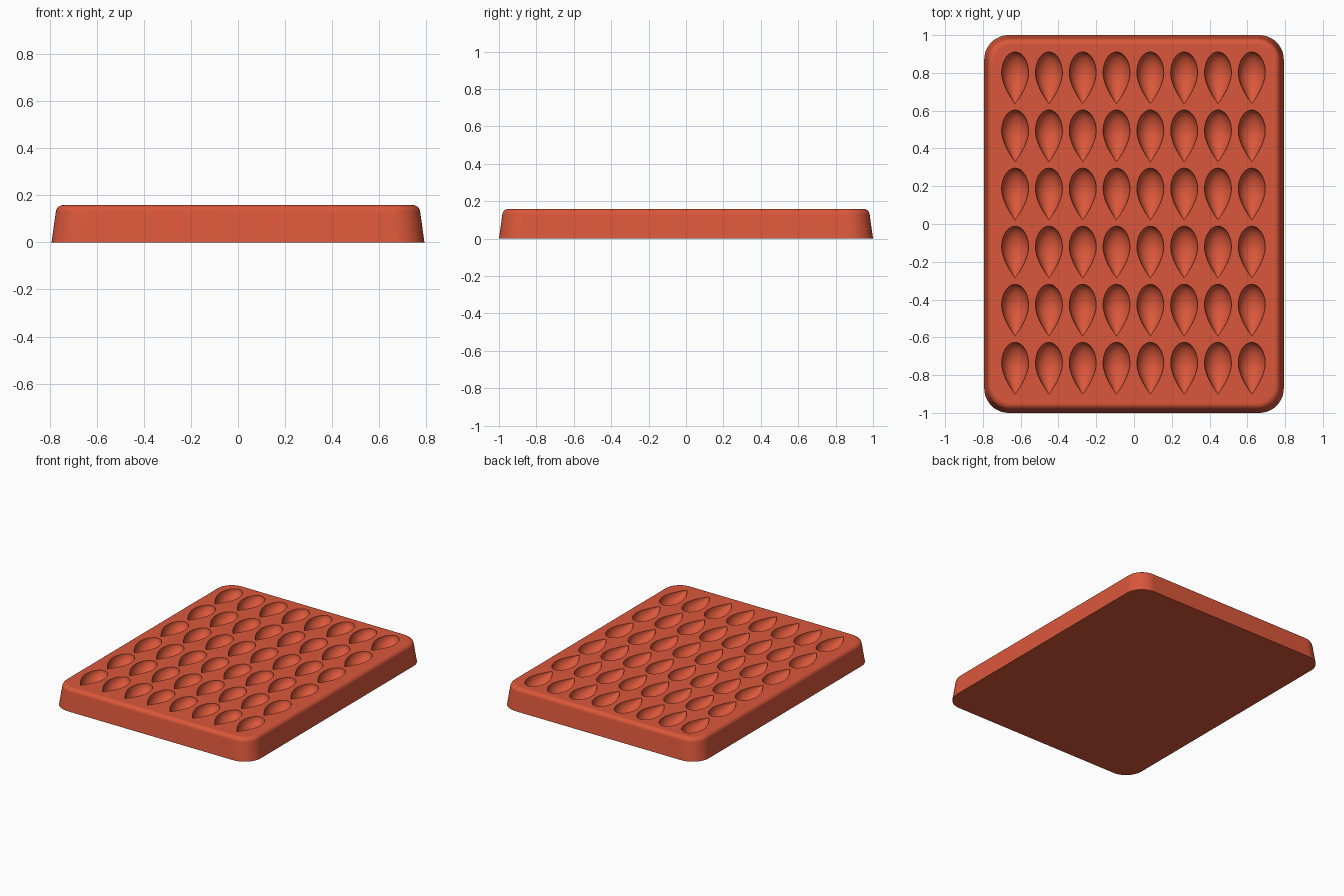
import bpy, bmesh
from math import sin, cos, pi, radians

if "Cube" in bpy.data.objects:
    bpy.data.objects.remove(bpy.data.objects["Cube"])

HALF_X, HALF_Y, HEIGHT = 0.793, 1.0, 0.159
COLS, ROWS = 8, 6
PITCH_X, PITCH_Y = 0.179, 0.3075

red = bpy.data.materials.new("terracotta_red")
red.use_nodes = True
colour = (0.70, 0.096, 0.043, 1)
red.diffuse_color = colour
red.node_tree.nodes["Principled BSDF"].inputs["Base Color"].default_value = colour


def loft(bm, rings):
    """Skin a list of closed rings and cap both ends."""
    loops = [[bm.verts.new(p) for p in ring] for ring in rings]
    for a, b in zip(loops, loops[1:]):
        for i in range(len(a)):
            j = (i + 1) % len(a)
            bm.faces.new((a[i], a[j], b[j], b[i]))
    bm.faces.new(loops[0][::-1])
    bm.faces.new(loops[-1])


def finish(bm, name):
    bmesh.ops.recalc_face_normals(bm, faces=bm.faces)
    mesh = bpy.data.meshes.new(name)
    bm.to_mesh(mesh)
    bm.free()
    obj = bpy.data.objects.new(name, mesh)
    bpy.context.collection.objects.link(obj)
    mesh.materials.append(red)
    return obj


def rounded_rect(inset, z, steps=12):
    r = 0.13 - inset * 0.6
    pts = []
    for k, (sx, sy) in enumerate([(1, 1), (-1, 1), (-1, -1), (1, -1)]):
        cx, cy = sx * (HALF_X - inset - r), sy * (HALF_Y - inset - r)
        for i in range(steps + 1):
            a = (k + i / steps) * pi / 2
            pts.append((cx + r * cos(a), cy + r * sin(a), z))
    return pts


# Tray body: tapered sides and a rolled top edge
FILLET = 0.032
profile = [(0, 0)]
for i in range(9):
    a = radians(8 + 82 * i / 8)
    profile.append((0.018 + FILLET * (1 - cos(a)), HEIGHT - FILLET * (1 - sin(a))))
bm = bmesh.new()
loft(bm, [rounded_rect(d, z) for d, z in profile])
tray = finish(bm, "mould_tray")

# Teardrop cutters: rounded back, pointed front
RADIUS, BACK, FRONT = 0.0715, 0.112, 0.162
SIDES, STEPS = 40, 12
drop = []
for i in range(STEPS + 1):
    a = pi / 2 * i / STEPS
    drop.append((BACK * cos(a), RADIUS * sin(a)))
for i in range(1, STEPS + 1):
    s = i / STEPS
    drop.append((-FRONT * s, RADIUS * (1 - s ** 1.7)))
bm = bmesh.new()
for col in range(COLS):
    for row in range(ROWS):
        cx = (col - (COLS - 1) / 2) * PITCH_X - 0.003
        cy = (row - (ROWS - 1) / 2) * PITCH_Y + 0.03
        rings = []
        for y, r in drop:
            r = max(r, 0.0004)
            angles = [2 * pi * (k + 0.5) / SIDES for k in range(SIDES)]
            rings.append([(cx + r * cos(a), cy + y, HEIGHT + r * sin(a)) for a in angles])
        loft(bm, rings)
cutter = finish(bm, "cavity_cutter")
cutter.hide_render = True

# Cut the cavities and bake the result
cut = tray.modifiers.new("cavities", "BOOLEAN")
cut.operation = "DIFFERENCE"
cut.solver = "EXACT"
cut.object = cutter
bpy.ops.object.select_all(action="DESELECT")
tray.select_set(True)
bpy.context.view_layer.objects.active = tray
bpy.ops.object.modifier_apply(modifier=cut.name)
bpy.data.objects.remove(cutter)

# Smooth surfaces with crisp cavity rims and base edge
bpy.ops.object.shade_smooth_by_angle(angle=radians(30))
weighted = tray.modifiers.new("weighted_normals", "WEIGHTED_NORMAL")
weighted.keep_sharp = True
